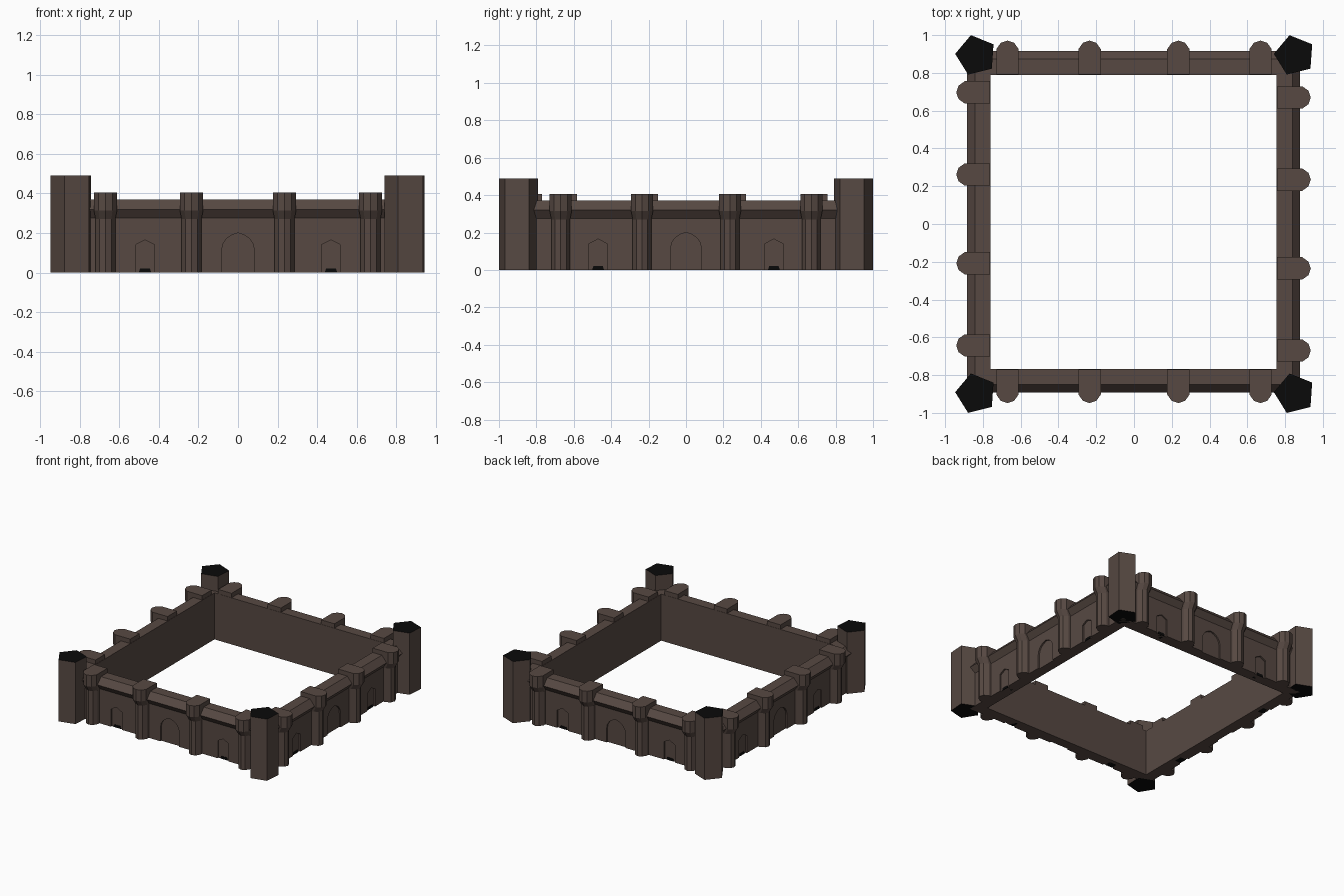
import bpy, bmesh, math

if "Cube" in bpy.data.objects:
    bpy.data.objects.remove(bpy.data.objects["Cube"])

def material(name, rgb):
    m = bpy.data.materials.new(name)
    m.diffuse_color = (*rgb, 1)
    m.use_nodes = True
    m.node_tree.nodes["Principled BSDF"].inputs["Base Color"].default_value = m.diffuse_color
    return m

STONE = material("brown stone", (0.095, 0.066, 0.055))
BLACK = material("black", (0.003, 0.003, 0.003))

# Inner faces of the four walls
X0, X1, Y0, Y1 = -0.76, 0.755, -0.767, 0.79

# Map (distance along wall, distance outward from inner face, z) to world
SIDES = {
    "front": lambda u, d, z: (u, Y0 - d, z),
    "right": lambda u, d, z: (X1 + d, u, z),
    "back": lambda u, d, z: (-u, Y1 + d, z),
    "left": lambda u, d, z: (X0 - d, 0.027 - u, z),
}

def loft(name, rings, mat, cap=True, closed=False):
    """Skin a list of rings with quads; cap the ends or close the loop."""
    bm = bmesh.new()
    rows = [[bm.verts.new(p) for p in r] for r in rings]
    n = len(rows[0])
    for i in range(len(rows) if closed else len(rows) - 1):
        a, b = rows[i], rows[(i + 1) % len(rows)]
        for j in range(n):
            k = (j + 1) % n
            bm.faces.new((a[j], a[k], b[k], b[j]))
    if cap and not closed:
        bm.faces.new(rows[0])
        bm.faces.new(rows[-1])
    bmesh.ops.recalc_face_normals(bm, faces=bm.faces[:])
    me = bpy.data.meshes.new(name)
    bm.to_mesh(me)
    bm.free()
    me.materials.append(mat)
    ob = bpy.data.objects.new(name, me)
    bpy.context.collection.objects.link(ob)
    return ob

# Curtain wall: one profile with a flared parapet, swept round the rectangle
profile = [(0, 0), (0.09, 0), (0.09, 0.275), (0.125, 0.32), (0.083, 0.37), (0, 0.37)]
corners = [(X0, Y0, -1, -1), (X1, Y0, 1, -1), (X1, Y1, 1, 1), (X0, Y1, -1, 1)]
wall = loft("curtain_wall",
            [[(x + sx * d, y + sy * d, z) for d, z in profile] for x, y, sx, sy in corners],
            STONE, closed=True)

def arch(half, spring, top, steps):
    """Outline of a pointed arch, starting below ground."""
    left = [(-half, -0.02)]
    for i in range(steps):
        t = i / steps * math.pi / 2
        left.append((-half * math.cos(t) , spring + (top - spring) * math.sin(t) * 0.96))
    return left + [(0, top)] + [(-u, z) for u, z in reversed(left)]

OUT = 0.12
for side, place in SIDES.items():
    # Shallow arched niches cut into the outer face
    for i, (u, half, spring, top, steps) in enumerate([
            (-0.47, 0.048, 0.14, 0.165, 1), (0, 0.083, 0.11, 0.2, 4), (0.47, 0.048, 0.14, 0.165, 1)]):
        shape = arch(half, spring, top, steps)
        cut = loft(f"niche_cutter_{side}_{i}",
                   [[place(u + a, d, z) for a, z in shape] for d in (0.078, 0.2)], STONE)
        cut.hide_render = True
        cut.hide_viewport = True
        mod = wall.modifiers.new("niche", 'BOOLEAN')
        mod.operation = 'DIFFERENCE'
        mod.solver = 'EXACT'
        mod.object = cut
        # Black drain slot at the foot of each side niche
        if i != 1:
            slot = [(-0.032, -0.0), (0.032, -0.0), (0.025, 0.02), (-0.025, 0.02)]
            loft(f"drain_{side}_{i}",
                 [[place(u + a, d, z) for a, z in slot] for d in (0.03, 0.082)], BLACK)

    # Buttress turrets with a rounded front and a flared head
    for i, u in enumerate((-0.67, -0.235, 0.235, 0.67)):
        def section(z, h, out):
            pts = [(-h, 0.002), (-h, out - 0.045), (-0.6 * h, out - 0.012), (0, out),
                   (0.6 * h, out - 0.012), (h, out - 0.045), (h, 0.002)]
            return [place(u + a, d, z) for a, d in pts]
        head = [section(0.27, 0.05, 0.155), section(0.315, 0.059, 0.181),
                section(0.405, 0.059, 0.181)]
        body = [[place(u + a, d, z) for a, d in
                 [(-0.05, 0.05), (-0.05, 0.11), (-0.03, 0.143), (0, 0.155),
                  (0.03, 0.143), (0.05, 0.11), (0.05, 0.05)]] for z in (0, 0.27)]
        loft(f"turret_shaft_{side}_{i}", body, STONE)
        # the head sits on the wall top, flush with the inner face
        loft(f"turret_head_{side}_{i}", head, STONE)

# Five-sided corner towers with black ends
for i, (cx, cy) in enumerate([(-0.837, -0.898), (0.85, -0.898), (0.85, 0.893), (-0.837, 0.893)]):
    ring = [math.radians(32 + 72 * k) for k in range(5)]
    tower = loft(f"corner_tower_{i}",
                 [[(cx + 0.11 * math.cos(a), cy + 0.11 * math.sin(a), z) for a in ring]
                  for z in (0, 0.49)], STONE)
    tower.data.materials.append(BLACK)
    for f in tower.data.polygons:
        f.material_index = 1 if abs(f.normal.z) > 0.9 else 0
